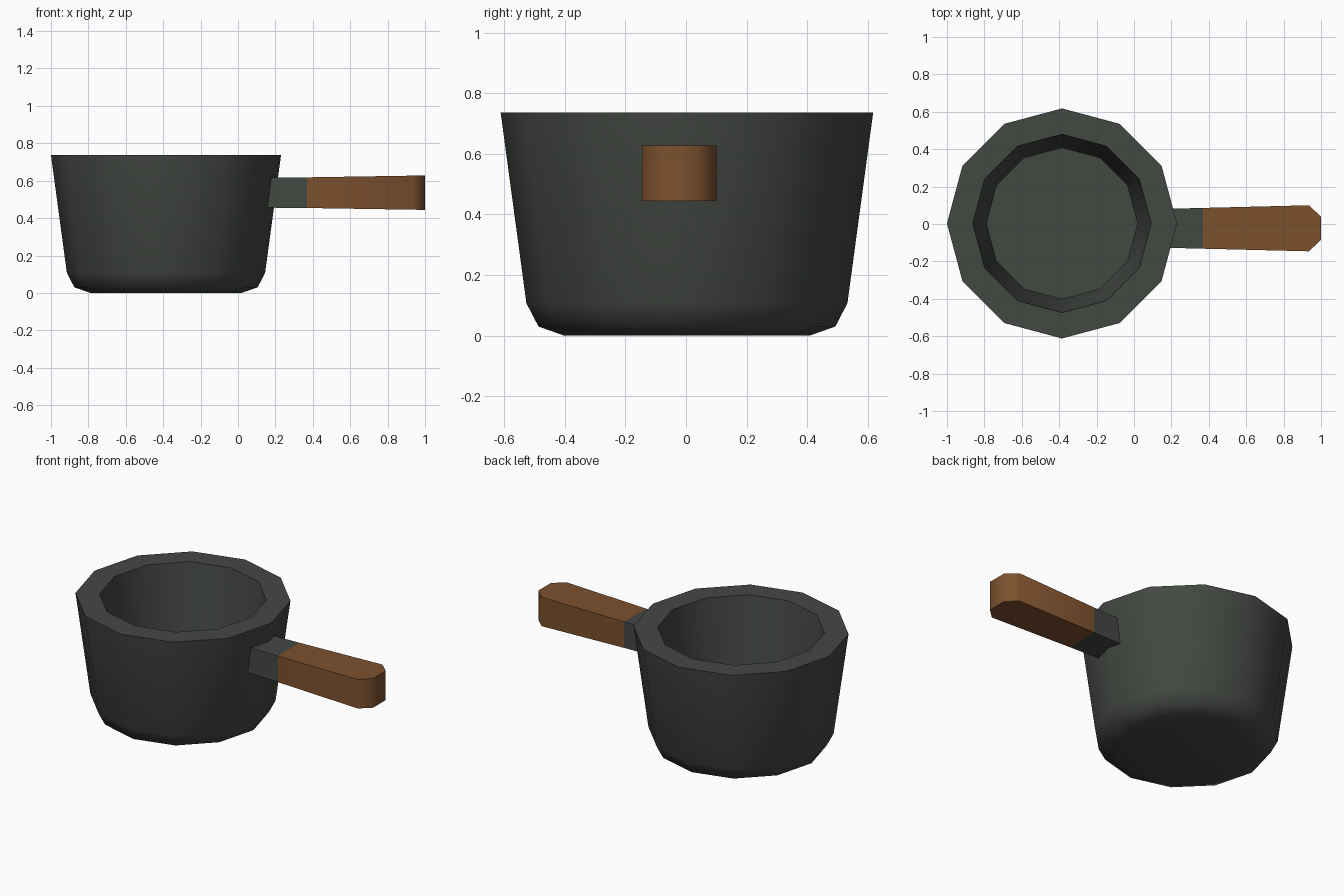
import bpy, bmesh, math

if "Cube" in bpy.data.objects:
    bpy.data.objects.remove(bpy.data.objects["Cube"])


def material(name, rgb):
    m = bpy.data.materials.new(name)
    m.diffuse_color = (*rgb, 1)
    m.use_nodes = True
    m.node_tree.nodes["Principled BSDF"].inputs["Base Color"].default_value = m.diffuse_color
    return m


iron = material("dark iron", (0.057, 0.065, 0.055))
wood = material("brown wood", (0.205, 0.082, 0.027))


def finish(name, bm, mat):
    bmesh.ops.recalc_face_normals(bm, faces=bm.faces)
    me = bpy.data.meshes.new(name)
    bm.to_mesh(me)
    bm.free()
    ob = bpy.data.objects.new(name, me)
    bpy.context.collection.objects.link(ob)
    me.materials.append(mat)
    bpy.ops.object.select_all(action='DESELECT')
    ob.select_set(True)
    bpy.context.view_layer.objects.active = ob
    bpy.ops.object.shade_smooth_by_angle(angle=math.radians(50))
    return ob


def loft(name, rings, mat):
    """Skin a list of rings of points and cap both ends."""
    bm = bmesh.new()
    loops = [[bm.verts.new(p) for p in ring] for ring in rings]
    n = len(loops[0])
    for a, b in zip(loops, loops[1:]):
        for i in range(n):
            j = (i + 1) % n
            bm.faces.new((a[i], a[j], b[j], b[i]))
    bm.faces.new(loops[0][::-1])
    bm.faces.new(loops[-1])
    return finish(name, bm, mat)


# Pot: twelve-sided, from the underside up the outside and down to the inner floor
SIDES, CX, CY = 12, -0.385, 0.003
profile = [(0.405, 0), (0.49, 0.03), (0.53, 0.107), (0.615, 0.737),
           (0.477, 0.737), (0.405, 0.14)]
loft("pot", [[(CX + r * math.cos(math.tau * i / SIDES),
               CY + r * math.sin(math.tau * i / SIDES), z)
              for i in range(SIDES)] for r, z in profile], iron)


# Handle: rectangular sections at x with half width w and half height h
def section(x, w, h):
    y, z = -0.023, 0.536
    return [(x, y - w, z - h), (x, y + w, z - h), (x, y + w, z + h), (x, y - w, z + h)]


loft("handle_bracket", [section(0.13, 0.103, 0.08), section(0.37, 0.109, 0.082)], iron)
loft("handle_grip", [section(0.37, 0.109, 0.082), section(0.935, 0.123, 0.091),
                     section(1.0, 0.062, 0.092)], wood)
